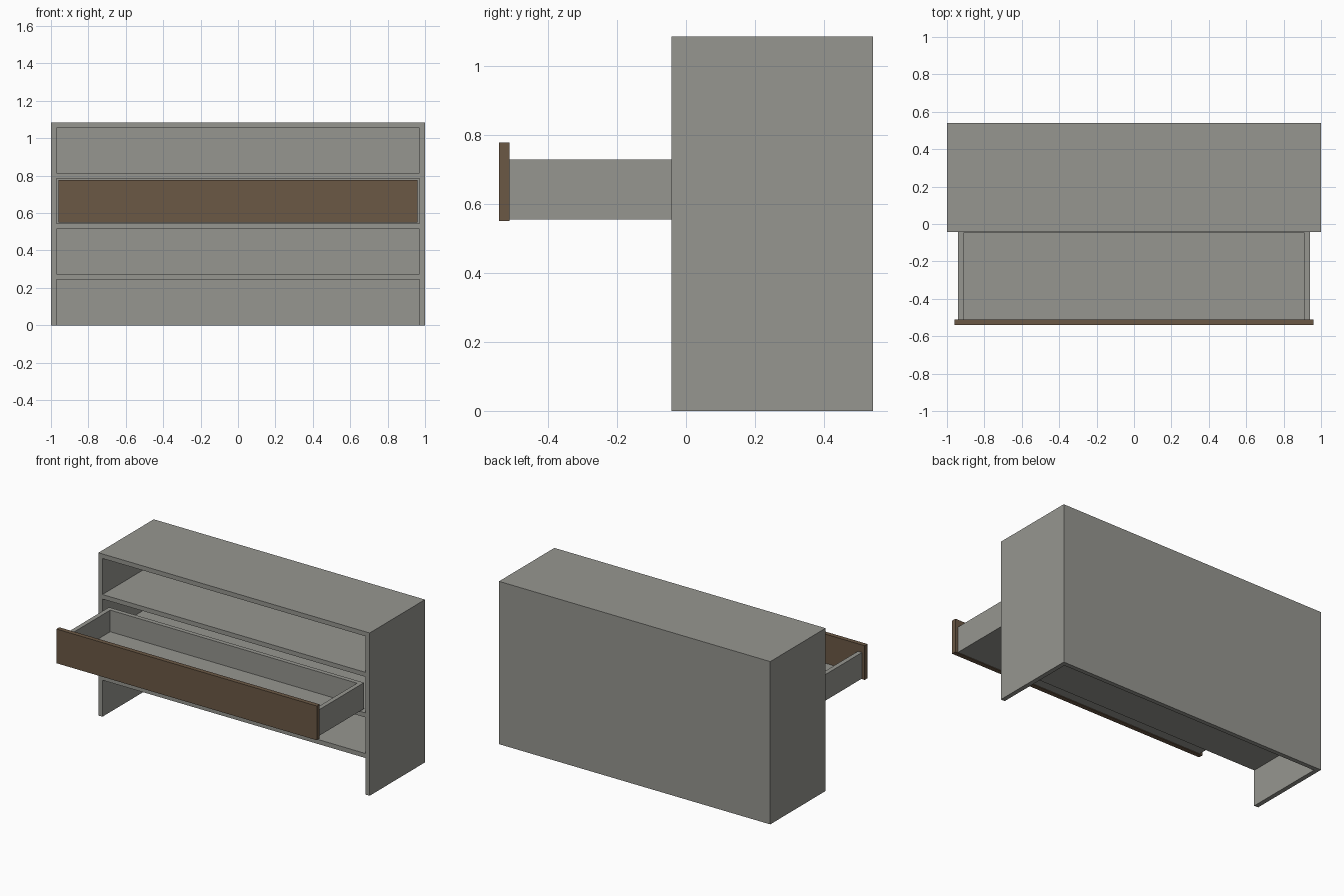
import bpy

if "Cube" in bpy.data.objects:
    bpy.data.objects.remove(bpy.data.objects["Cube"])

T = 0.03                      # board thickness
W, H = 1.0, 1.085             # half width, height
Y0, Y1 = -0.042, 0.541        # carcass front and back


def material(name, rgb):
    m = bpy.data.materials.new(name)
    m.diffuse_color = (*rgb, 1.0)
    m.use_nodes = True
    m.node_tree.nodes["Principled BSDF"].inputs["Base Color"].default_value = m.diffuse_color
    return m


grey = material("warm_grey", (0.305, 0.305, 0.279))
brown = material("dark_brown", (0.147, 0.098, 0.060))


def board(name, x, y, z, mat):
    """Box spanning the given (min, max) ranges."""
    bpy.ops.mesh.primitive_cube_add(size=1)
    o = bpy.context.object
    o.name = name
    for v in o.data.vertices:
        v.co = [r[0] if c < 0 else r[1] for c, r in zip(v.co, (x, y, z))]
    o.data.materials.append(mat)
    return o


# Carcass: sides, back, top
for name, s in (("left", -1), ("right", 1)):
    board(name + "_side", sorted((s * W, s * (W - T))), (Y0, Y1), (0, H), grey)
inner = (-W + T, W - T)
board("back_panel", inner, (Y1 - T, Y1), (0, H), grey)
board("top_panel", inner, (Y0, Y1 - T), (H - T, H), grey)

# Three evenly spaced shelves, the lowest bay is open underneath
pitch = 0.2705
for i in range(1, 4):
    z = H - i * pitch
    board(f"shelf_{i}", inner, (Y0, Y1 - T), (z - T, z), grey)

# Pulled-out drawer in the second bay
DF, DB = -0.511, -0.016       # box front and back
Z0, Z1 = 0.554, 0.728
DX = 0.94
for name, s in (("left", -1), ("right", 1)):
    board(f"drawer_{name}_side", sorted((s * DX, s * (DX - T))), (DF, DB), (Z0, Z1), grey)
span = (-DX + T, DX - T)
board("drawer_back", span, (DB - T, DB), (Z0, Z1), grey)
board("drawer_bottom", span, (DF, DB - T), (Z0, Z0 + T), grey)
board("drawer_front", (-0.96, 0.96), (-0.541, DF), (0.55, 0.778), brown)
